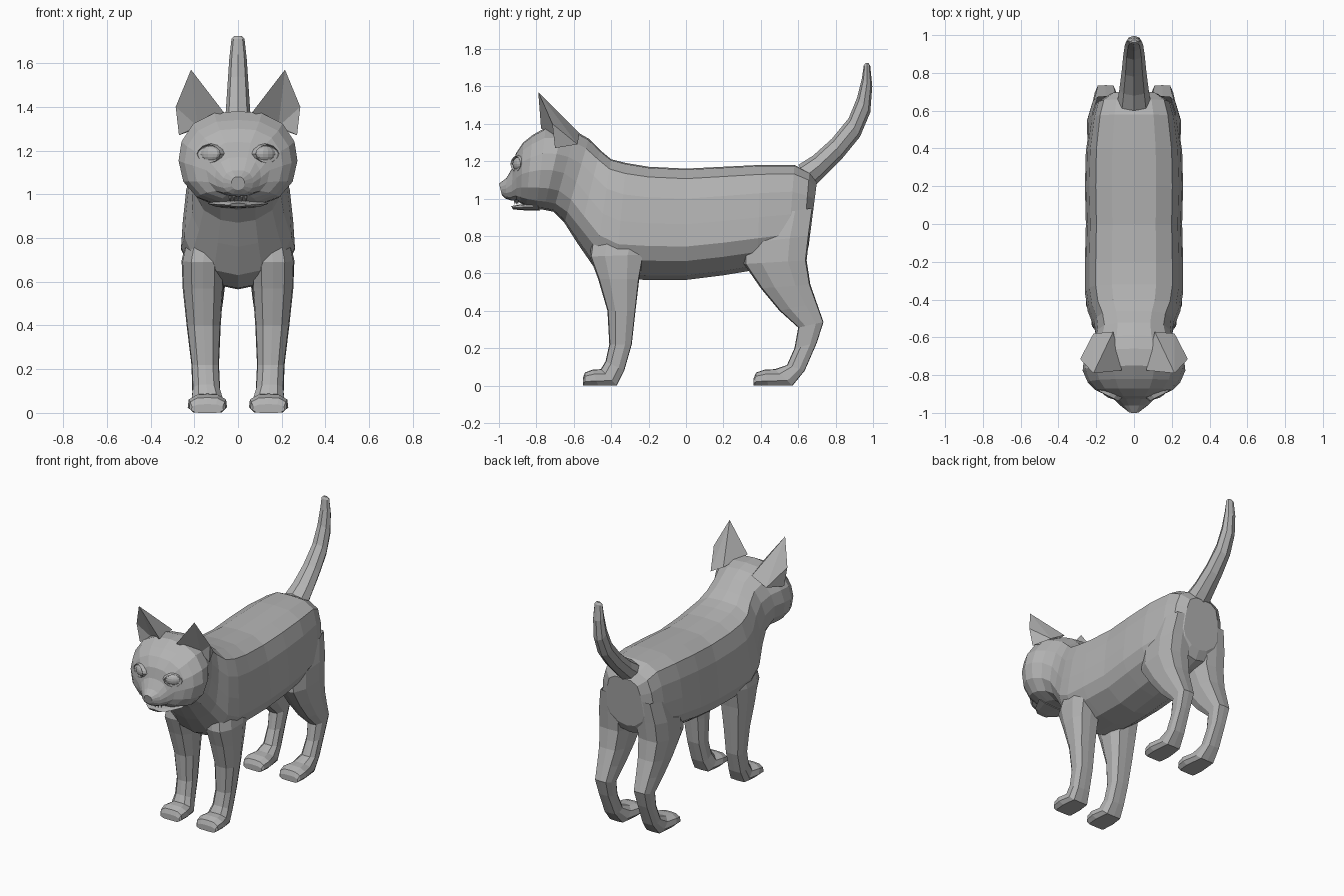
import bpy, bmesh, math

fur = bpy.data.materials.new("grey_fur")
fur.diffuse_color = (0.45, 0.45, 0.45, 1)


def finish(bm, name):
    bmesh.ops.recalc_face_normals(bm, faces=bm.faces)
    mesh = bpy.data.meshes.new(name)
    bm.to_mesh(mesh)
    bm.free()
    mesh.materials.append(fur)
    obj = bpy.data.objects.new(name, mesh)
    bpy.context.collection.objects.link(obj)
    return obj


def loft(name, rings, cap_start=True):
    """rings: (top_y, top_z, bottom_y, bottom_z, centre_x, half_width, half section)."""
    bm = bmesh.new()
    loops = []
    for ty, tz, by, bz, cx, w, sec in rings:
        pts = sec + [(-x, h) for x, h in sec[-2:0:-1]]
        loops.append([bm.verts.new((cx + w * x, ty + (by - ty) * h, tz + (bz - tz) * h))
                      for x, h in pts])
    n = len(loops[0])
    for a, b in zip(loops, loops[1:]):
        for i in range(n):
            j = (i + 1) % n
            bm.faces.new((a[i], a[j], b[j], b[i]))
    if cap_start:
        bm.faces.new(loops[0])
    bm.faces.new(loops[-1])
    return finish(bm, name)


def blend(a, b, t):
    return [(p[0] + (q[0] - p[0]) * t, p[1] + (q[1] - p[1]) * t) for p, q in zip(a, b)]


# Half cross-sections: (width fraction, fraction from top to bottom)
TRUNK = [(0, 0), (.45, .01), (.78, .09), (.91, .27), (.97, .5), (1, .7), (.86, .83), (.45, .96), (0, 1)]
HEAD = [(0, 0), (.4, .02), (.75, .13), (.95, .32), (1, .52), (.92, .74), (.7, .9), (.35, .98), (0, 1)]
LEG = [(0, 0), (.55, .03), (.95, .28), (1, .7), (.72, .98), (0, 1)]
ROUND = [(0, 0), (.7, .15), (1, .5), (.7, .85), (0, 1)]

# Body and head in one skin, from rump to nose; last value blends trunk into head
skin = [
    (.70, 1.09, .655, .74, .14, 0),
    (.66, 1.14, .62, .68, .205, 0),
    (.58, 1.18, .54, .65, .23, 0),
    (.40, 1.18, .38, .62, .255, 0),
    (.20, 1.17, .20, .59, .26, 0),
    (0, 1.16, 0, .565, .255, 0),
    (-.20, 1.17, -.20, .565, .26, 0),
    (-.32, 1.19, -.38, .57, .26, 0),
    (-.40, 1.21, -.49, .63, .245, 0),
    (-.46, 1.26, -.58, .76, .215, .2),
    (-.52, 1.32, -.65, .87, .205, .6),
    (-.59, 1.36, -.71, .93, .23, 1),
    (-.66, 1.38, -.76, .94, .265, 1),
    (-.75, 1.38, -.80, .945, .272, 1),
    (-.82, 1.34, -.855, .96, .245, 1),
    (-.87, 1.30, -.885, .975, .205, 1),
    (-.91, 1.24, -.905, .99, .145, 1),
    (-.925, 1.17, -.935, .99, .105, 1),
    (-.96, 1.11, -.965, 1.0, .07, 1),
    (-1.0, 1.08, -.985, 1.02, .03, 1),
]
loft("body_and_head", [(a, b, c, d, 0, w, blend(TRUNK, HEAD, t)) for a, b, c, d, w, t in skin])

# Lower jaw, slightly parted from the muzzle
loft("lower_jaw", [(-.80, .98, -.78, .935, 0, .14, ROUND),
                   (-.89, .968, -.885, .938, 0, .09, ROUND),
                   (-.935, .96, -.925, .943, 0, .04, ROUND)])

# Small row of teeth between the lips
bm = bmesh.new()
for i in range(-2, 3):
    r = bmesh.ops.create_cone(bm, segments=4, radius1=.001, radius2=.008, depth=.03, cap_ends=True)
    bmesh.ops.translate(bm, verts=r["verts"], vec=(i * .018, -.915 + abs(i) * .008, .983))
finish(bm, "teeth")

# Upright curving tail
tail = [(.60, 1.18, .68, 1.06, .09), (.68, 1.23, .74, 1.12, .078), (.78, 1.32, .84, 1.22, .065),
        (.87, 1.43, .93, 1.33, .056), (.915, 1.54, .985, 1.46, .048), (.94, 1.64, .996, 1.60, .04),
        (.95, 1.71, .985, 1.71, .03), (.96, 1.725, .975, 1.725, .015)]
loft("tail", [(a, b, c, d, 0, w, ROUND) for a, b, c, d, w in tail], cap_start=False)

# Leg rings: front point, back point, centre x, half width, ending in the paw
front_leg = [
    (-.50, .80, -.20, .80, .145, .09), (-.515, .69, -.225, .70, .16, .098),
    (-.47, .57, -.25, .57, .16, .093), (-.42, .40, -.27, .40, .157, .078),
    (-.41, .22, -.29, .22, .15, .063), (-.43, .13, -.33, .08, .145, .064),
    (-.455, .088, -.37, 0, .14, .075), (-.50, .085, -.47, 0, .14, .09),
    (-.54, .07, -.54, 0, .14, .083), (-.552, .04, -.552, 0, .14, .074)]
hind_leg = [
    (.36, .90, .68, .95, .12, .10), (.31, .76, .66, .80, .145, .10),
    (.31, .65, .645, .67, .15, .10), (.40, .52, .665, .54, .15, .085),
    (.50, .40, .70, .44, .15, .07), (.60, .31, .735, .34, .15, .058),
    (.58, .20, .70, .23, .15, .05), (.54, .11, .635, .08, .147, .055),
    (.475, .088, .57, 0, .142, .07), (.42, .085, .44, 0, .14, .088),
    (.375, .07, .375, 0, .14, .08), (.362, .04, .362, 0, .14, .07)]

for side, s in (("right", 1), ("left", -1)):
    for kind, rings in (("front_leg", front_leg), ("hind_leg", hind_leg)):
        loft(f"{side}_{kind}", [(a, b, c, d, s * x, w, LEG) for a, b, c, d, x, w in rings],
             cap_start=False)

    # Ear: hollow front, rounded back
    bm = bmesh.new()
    A, T, O, L, H, P, Q = [bm.verts.new((s * x, y, z)) for x, y, z in (
        (.065, -.775, 1.375), (.215, -.79, 1.57), (.285, -.715, 1.40), (.27, -.70, 1.27),
        (.185, -.68, 1.31), (.11, -.57, 1.35), (.215, -.58, 1.29))]
    for f in ((A, T, H), (T, O, H), (O, L, H), (A, P, T), (P, Q, T), (Q, O, T), (Q, L, O)):
        bm.faces.new(f)
    finish(bm, f"{side}_ear")

    # Eyeball
    bm = bmesh.new()
    bmesh.ops.create_uvsphere(bm, u_segments=12, v_segments=8, radius=1)
    eye = finish(bm, f"{side}_eye")
    eye.scale = (.05, .024, .036)

    # Almond eyelid rim
    bm = bmesh.new()
    n = 12
    rim = []
    for i in range(n):
        t = 2 * math.pi * i / n
        c, q = math.cos(t), math.sin(t)
        rim.append([bm.verts.new((k * .06 * c, y, k * .043 * q * (1 - .25 * c * c)))
                    for k, y in ((.86, .01), (1, -.016), (1.14, .012))])
    for i in range(n):
        a, b = rim[i], rim[(i + 1) % n]
        for k in range(2):
            bm.faces.new((a[k], a[k + 1], b[k + 1], b[k]))
    lid = finish(bm, f"{side}_eyelid")
    for o in (eye, lid):
        o.location = (s * .127, -.897, 1.185)
        o.rotation_euler = (0, 0, s * math.radians(27))
